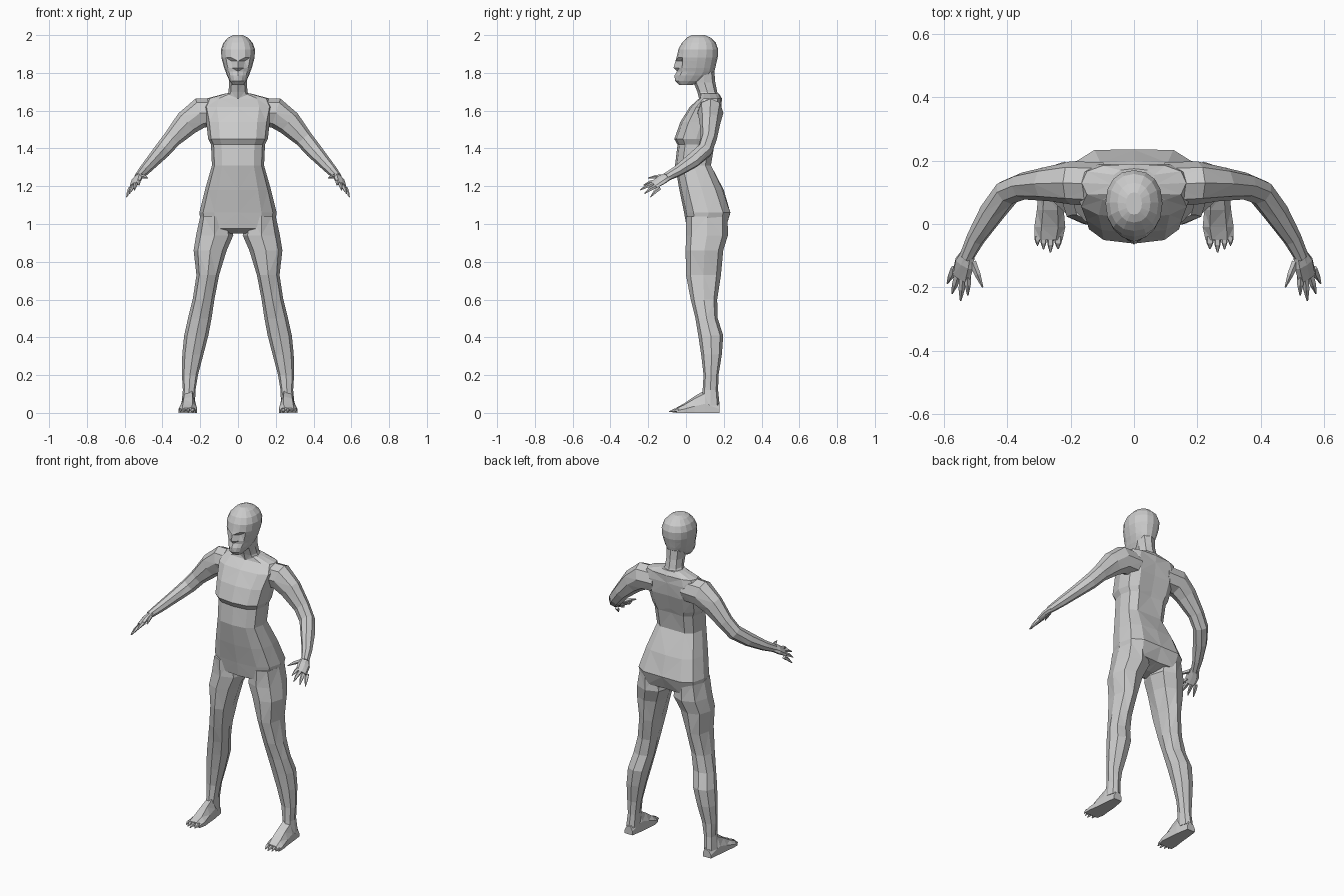
import bpy, bmesh, math
from mathutils import Vector

skin = bpy.data.materials.new("grey_skin")
skin.diffuse_color = (0.6, 0.6, 0.6, 1)


def spow(v, e):
    return math.copysign(abs(v) ** e, v)


def oval(c, u, v, n, e=0.85):
    """Ring of n points round c; the first point lies at -v (the front)."""
    pts = []
    for i in range(n):
        a = 2 * math.pi * i / n
        pts.append(Vector(c) + Vector(u) * spow(math.sin(a), e) - Vector(v) * spow(math.cos(a), e))
    return pts


def flat_ring(z, x0, x1, y0, y1, n, e=0.85):
    """Horizontal ring given by its extents."""
    return oval(((x0 + x1) / 2, (y0 + y1) / 2, z), ((x1 - x0) / 2, 0, 0), (0, (y1 - y0) / 2, 0), n, e)


def tube_rings(path, ref, n):
    """Rings square to a path of (x, y, z, width along ref, thickness)."""
    cs = [Vector(p[:3]) for p in path]
    rings = []
    for i, p in enumerate(path):
        t = (cs[min(i + 1, len(cs) - 1)] - cs[max(i - 1, 0)]).normalized()
        u = Vector(ref)
        u = (u - t * u.dot(t)).normalized()
        rings.append(oval(cs[i], u * p[3], t.cross(u) * p[4], n, 0.95))
    return rings


def loft(bm, rings):
    vs = [[bm.verts.new(p) for p in r] for r in rings]
    n = len(rings[0])
    for a, b in zip(vs, vs[1:]):
        for i in range(n):
            j = (i + 1) % n
            bm.faces.new((a[i], a[j], b[j], b[i]))
    bm.faces.new(vs[0])
    bm.faces.new(vs[-1])


def spike(bm, base, tip, r, ref):
    """Tapering finger or toe with a bent middle."""
    b, t = Vector(base), Vector(tip)
    m = b.lerp(t, 0.5) + Vector((0, 0, r * 0.3))
    loft(bm, tube_rings([(*b, r, r), (*m, r * 0.85, r * 0.8), (*t, r * 0.2, r * 0.2)], ref, 5))


def finish(bm, name, mirror=False):
    bmesh.ops.recalc_face_normals(bm, faces=bm.faces)
    bmesh.ops.triangulate(bm, faces=bm.faces)
    me = bpy.data.meshes.new(name)
    bm.to_mesh(me)
    bm.free()
    me.materials.append(skin)
    ob = bpy.data.objects.new(name, me)
    bpy.context.collection.objects.link(ob)
    if mirror:
        ob.modifiers.new("mirror", 'MIRROR')


# torso: z, half width, front y, back y, spine groove
torso = [
    (0.95, 0.05, 0.05, 0.13, 0), (0.975, 0.19, 0.005, 0.22, 0.02),
    (1.06, 0.205, -0.01, 0.247, 0.012), (1.18, 0.175, -0.035, 0.205, 0.005),
    (1.31, 0.138, -0.058, 0.142, 0.01), (1.42, 0.143, -0.045, 0.16, 0.015),
    (1.45, 0.158, -0.062, 0.17, 0.015), (1.54, 0.168, -0.03, 0.195, 0.015),
    (1.62, 0.185, 0.02, 0.198, 0.01), (1.665, 0.165, 0.07, 0.19, 0),
    (1.69, 0.07, 0.075, 0.175, 0)]
bm = bmesh.new()
rings = []
for z, w, f, b, groove in torso:
    r = flat_ring(z, -w, w, f, b, 12, 0.72)
    r[6].y -= groove
    rings.append(r)
loft(bm, rings)
finish(bm, "torso")

# neck
bm = bmesh.new()
loft(bm, [flat_ring(z, -w, w, f, b, 8) for z, w, f, b in [
    (1.66, 0.075, 0.07, 0.18), (1.70, 0.05, 0.06, 0.165),
    (1.75, 0.047, 0.04, 0.155), (1.81, 0.052, 0.03, 0.15)]])
finish(bm, "neck")

# head: z, half width, front y, back y, nose push, eye dent
head = [
    (1.735, 0.027, -0.035, 0.03, 0, 0), (1.758, 0.045, -0.058, 0.10, 0, 0),
    (1.785, 0.058, -0.058, 0.135, 0.003, 0.004), (1.808, 0.066, -0.048, 0.15, 0, 0.006),
    (1.826, 0.073, -0.048, 0.155, 0.018, 0.006), (1.862, 0.083, -0.046, 0.163, 0.01, 0.016),
    (1.882, 0.088, -0.046, 0.168, 0.004, -0.003), (1.925, 0.09, -0.04, 0.17, 0, 0),
    (1.96, 0.077, -0.022, 0.158, 0, 0), (1.987, 0.052, 0.005, 0.13, 0, 0),
    (2.0, 0.025, 0.03, 0.10, 0, 0)]
bm = bmesh.new()
rings = []
for z, w, f, b, nose, dent in head:
    r = flat_ring(z, -w, w, f, b, 16, 0.9)
    r[0].y -= nose
    for i in (1, 15):
        r[i].y += dent
    rings.append(r)
loft(bm, rings)
finish(bm, "head")

# arms: x, y, z, depth, thickness
bm = bmesh.new()
loft(bm, tube_rings([
    (0.10, 0.125, 1.59, 0.07, 0.075), (0.20, 0.13, 1.588, 0.068, 0.08),
    (0.27, 0.127, 1.535, 0.055, 0.068), (0.35, 0.12, 1.45, 0.043, 0.048),
    (0.40, 0.10, 1.39, 0.042, 0.044), (0.45, 0.035, 1.335, 0.042, 0.036),
    (0.50, -0.045, 1.28, 0.03, 0.028), (0.53, -0.105, 1.248, 0.024, 0.02)], (0, 1, 0), 8))
finish(bm, "arm", True)

# hands: palm, four fingers and thumb
across = (0.8, 0.1, -0.6)
bm = bmesh.new()
loft(bm, tube_rings([
    (0.522, -0.09, 1.255, 0.024, 0.018), (0.536, -0.125, 1.236, 0.036, 0.018),
    (0.548, -0.17, 1.207, 0.034, 0.012)], across, 8))
for base, tip in [
        ((0.526, -0.16, 1.225), (0.525, -0.225, 1.205)),
        ((0.541, -0.17, 1.212), (0.548, -0.243, 1.18)),
        ((0.557, -0.163, 1.198), (0.575, -0.22, 1.16)),
        ((0.568, -0.14, 1.19), (0.59, -0.188, 1.142)),
        ((0.51, -0.12, 1.25), (0.478, -0.2, 1.243))]:
    spike(bm, base, tip, 0.012, across)
finish(bm, "hand", True)

# legs: z, inner x, outer x, front y, back y
bm = bmesh.new()
loft(bm, [flat_ring(*r, 8) for r in [
    (1.04, 0.05, 0.20, 0.0, 0.22), (0.94, 0.025, 0.222, 0.0, 0.222),
    (0.86, 0.06, 0.235, -0.002, 0.197), (0.73, 0.10, 0.22, 0.0, 0.185),
    (0.60, 0.125, 0.24, 0.025, 0.165), (0.50, 0.14, 0.265, 0.05, 0.168),
    (0.41, 0.157, 0.285, 0.065, 0.197), (0.31, 0.183, 0.295, 0.08, 0.19),
    (0.20, 0.212, 0.297, 0.093, 0.172), (0.12, 0.225, 0.292, 0.088, 0.17),
    (0.04, 0.228, 0.30, 0.08, 0.178)]])
finish(bm, "leg", True)

# feet: y, inner x, outer x, top z, with toes
bm = bmesh.new()
rings = []
for y, x0, x1, h in [(0.178, 0.24, 0.293, 0.05), (0.10, 0.226, 0.302, 0.12),
                     (0.045, 0.222, 0.307, 0.088), (-0.01, 0.217, 0.315, 0.05),
                     (-0.05, 0.226, 0.315, 0.028)]:
    m, q = (x0 + x1) / 2, (x1 - x0) * 0.27
    rings.append([Vector((x, y, z)) for x, z in (
        (x0, 0), (x1, 0), (x1, h * 0.4), (m + q, h * 0.85),
        (m - q, h), (x0, h * 0.5))])
loft(bm, rings)
for x, tip, r in [(0.24, -0.078, 0.014), (0.264, -0.09, 0.012),
                  (0.286, -0.08, 0.011), (0.305, -0.068, 0.01)]:
    spike(bm, (x, -0.04, 0.014), (x, tip, 0.006), r, (1, 0, 0))
finish(bm, "foot", True)
